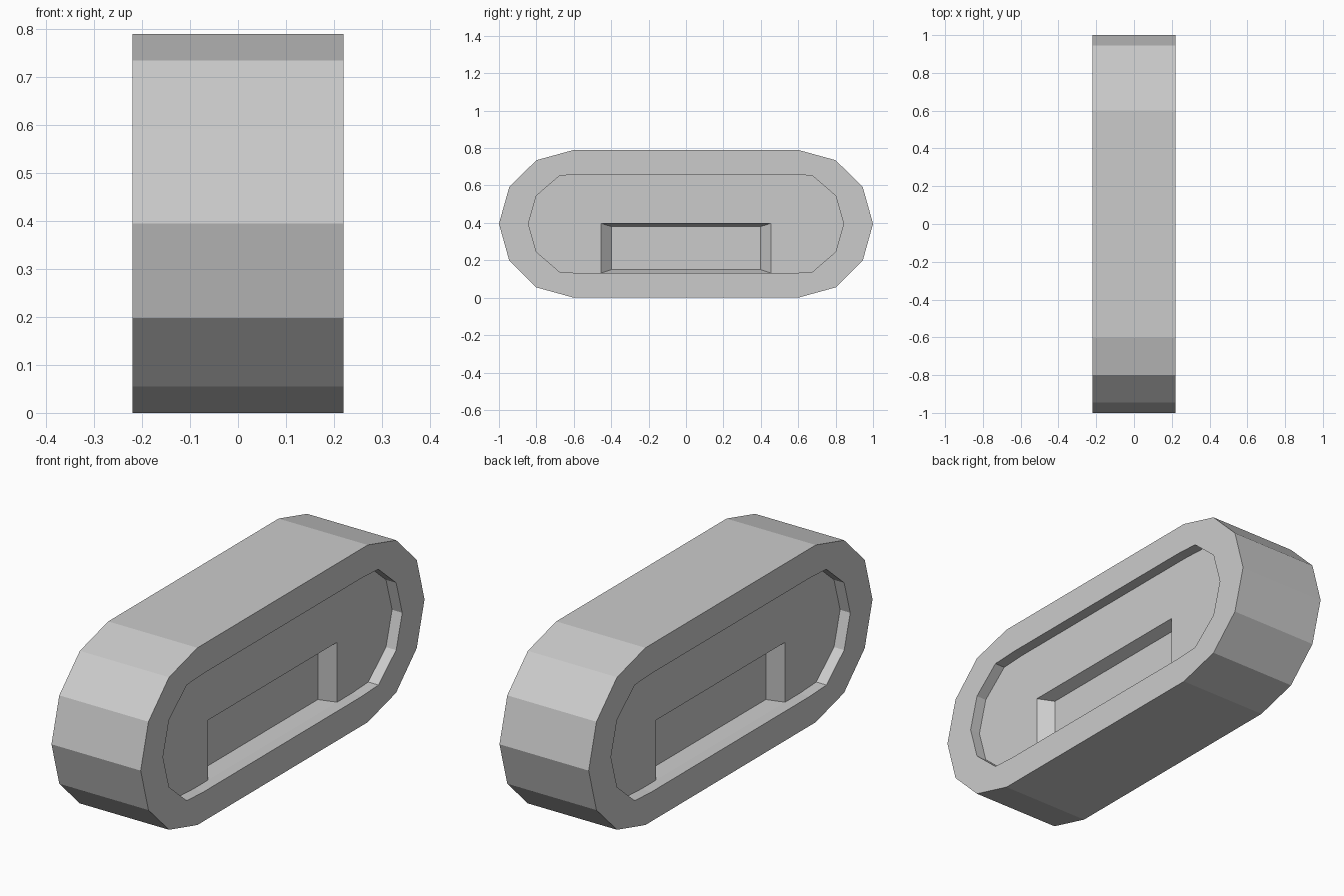
import bpy
import bmesh

if "Cube" in bpy.data.objects:
    bpy.data.objects.remove(bpy.data.objects["Cube"])

MID = 0.395                                   # height of the horizontal symmetry line
FACE_X, RECESS_X, POCKET_X = 0.22, 0.17, 0.115


def outline(quarter, foot_y):
    """Closed (y, z) loop from one quarter given as (y, height above MID)."""
    lower = [(y, MID - h) for y, h in quarter]
    upper = [(y, MID + h) for y, h in reversed(quarter[:-1])]
    half = [(foot_y, lower[0][1])] + lower + upper
    return half + [(-y, z) for y, z in reversed(half)]


bm = bmesh.new()


def ring(points, x):
    return [bm.verts.new((x, y, z)) for y, z in points]


def bridge(a, b):
    n = len(a)
    for i in range(n):
        j = (i + 1) % n
        bm.faces.new((a[i], a[j], b[j], b[i]))


outer = outline([(0.6, 0.395), (0.8, 0.34), (0.945, 0.197), (1.0, 0)], 0.455)
inner = outline([(0.557, 0.264), (0.675, 0.258), (0.8, 0.15), (0.843, 0)], 0.455)

shells = []
for side in (1, -1):
    # Rim and straight recess wall
    edge = ring(outer, side * FACE_X)
    lip = ring(inner, side * FACE_X)
    base = ring(inner, side * RECESS_X)
    bridge(edge, lip)
    bridge(lip, base)
    # Recess floor, notched around the pocket mouth
    top = ring([(-0.455, 0.398), (0.455, 0.398)], side * RECESS_X)
    bm.faces.new(base + top)
    # Tapered pocket sunk into the floor
    mouth = [base[-1], base[0], top[1], top[0]]
    back = ring([(-0.398, 0.15), (0.398, 0.15), (0.398, 0.38), (-0.398, 0.38)],
                side * POCKET_X)
    bridge(mouth, back)
    bm.faces.new(back)
    shells.append(edge)

# Outer band joining both sides
bridge(*shells)
bmesh.ops.recalc_face_normals(bm, faces=bm.faces)

mesh = bpy.data.meshes.new("recessed_block")
bm.to_mesh(mesh)
bm.free()
bpy.context.collection.objects.link(bpy.data.objects.new("recessed_block", mesh))
